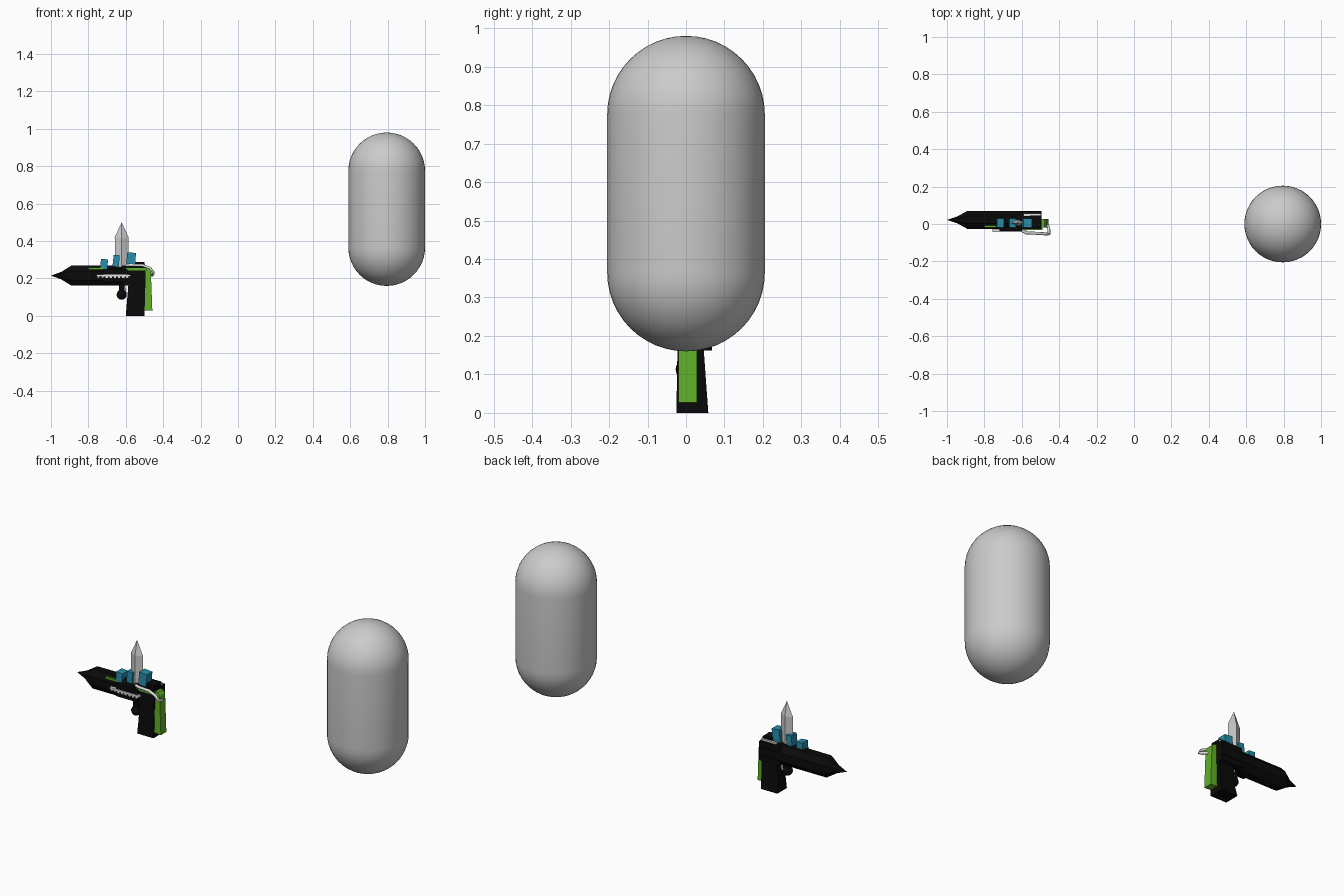
import bpy, bmesh, math
from mathutils import Vector, Matrix

if "Cube" in bpy.data.objects:
    bpy.data.objects.remove(bpy.data.objects["Cube"])


def mat(name, col):
    m = bpy.data.materials.new(name)
    m.diffuse_color = (*col, 1)
    m.use_nodes = True
    m.node_tree.nodes["Principled BSDF"].inputs["Base Color"].default_value = m.diffuse_color
    return m


GREY = mat("mid grey", (0.6, 0.6, 0.6))
PALE = mat("pale grey", (0.75, 0.75, 0.75))
BLACK = mat("black", (0.003, 0.003, 0.003))
GREEN = mat("green", (0.12, 0.44, 0.02))
BLUE = mat("teal blue", (0.02, 0.27, 0.40))


def finish(name, bm, material, smooth=False):
    bmesh.ops.recalc_face_normals(bm, faces=bm.faces)
    me = bpy.data.meshes.new(name)
    bm.to_mesh(me)
    bm.free()
    me.materials.append(material)
    for p in me.polygons:
        p.use_smooth = smooth
    ob = bpy.data.objects.new(name, me)
    bpy.context.collection.objects.link(ob)
    return ob


def lathe(name, profile, sides, material, smooth=False, phase=0.0):
    """Revolve (radius, z) points round z."""
    bm = bmesh.new()
    rings = []
    for r, z in profile:
        if r < 1e-6:
            rings.append([bm.verts.new((0, 0, z))])
        else:
            rings.append([bm.verts.new((r * math.cos(2 * math.pi * (i + phase) / sides),
                                        r * math.sin(2 * math.pi * (i + phase) / sides), z))
                          for i in range(sides)])
    for a, b in zip(rings, rings[1:]):
        for i in range(sides):
            j = (i + 1) % sides
            quad = [a[i % len(a)], a[j % len(a)], b[j % len(b)], b[i % len(b)]]
            bm.faces.new(list(dict.fromkeys(quad)))
    for ring in (rings[0], rings[-1]):
        if len(ring) > 2:
            bm.faces.new(ring)
    return finish(name, bm, material, smooth)


def box(name, x, y, z, material, tilt=0):
    """Box from ranges, tilted about y in degrees."""
    bm = bmesh.new()
    bmesh.ops.create_cube(bm, size=1)
    ob = finish(name, bm, material)
    size = [b - a for a, b in (x, y, z)]
    ob.data.transform(Matrix.Diagonal((*size, 1)))
    ob.location = [(a + b) / 2 for a, b in (x, y, z)]
    ob.rotation_euler.y = math.radians(tilt)
    return ob


def extrude(name, outline, y0, y1, material):
    """Front (x, z) outline pushed through y."""
    bm = bmesh.new()
    f = bm.faces.new([bm.verts.new((x, y0, z)) for x, z in outline])
    ext = bmesh.ops.extrude_face_region(bm, geom=[f])
    for v in ext["geom"]:
        if isinstance(v, bmesh.types.BMVert):
            v.co.y = y1
    return finish(name, bm, material)


def tube(name, pts, radius, material):
    cu = bpy.data.curves.new(name, 'CURVE')
    cu.dimensions = '3D'
    cu.bevel_depth = radius
    cu.bevel_resolution = 1
    cu.use_fill_caps = True
    sp = cu.splines.new('POLY')
    sp.points.add(len(pts) - 1)
    for p, c in zip(sp.points, pts):
        p.co = (*c, 1)
    cu.materials.append(material)
    ob = bpy.data.objects.new(name, cu)
    bpy.context.collection.objects.link(ob)


# Large smooth capsule
R, N = 0.205, 12
arc = [math.pi / 2 * i / N for i in range(N + 1)]
prof = [(R * math.sin(a), 0.365 - R * math.cos(a)) for a in arc]
prof += [(R * math.cos(a), 0.775 + R * math.sin(a)) for a in arc]
cap = lathe("capsule", prof, 48, GREY, True)
cap.location.x = 0.795

# Barrel with pointed muzzle, lying along x
c = math.cos(math.pi / 8)
barrel = lathe("barrel", [(0, -1.0), (0.02 / c, -0.945), (0.054 / c, -0.89), (0.054 / c, -0.495), (0, -0.495)],
               8, BLACK, phase=0.5)
barrel.data.transform(Matrix.Translation((0, 0.022, 0.215)) @ Matrix.Diagonal((1, 0.9, 1, 1))
                      @ Matrix.Rotation(math.pi / 2, 4, 'Y'))

# Receiver, top cover and side block
box("receiver", (-0.62, -0.495), (-0.027, 0.068), (0.162, 0.268), BLACK)
box("top_cover", (-0.555, -0.5), (-0.015, 0.045), (0.262, 0.287), BLACK)
box("side_block", (-0.72, -0.59), (-0.038, 0.0), (0.18, 0.25), BLACK)

# Grip, widening on the far side towards its foot
grip = extrude("grip", [(-0.6, 0), (-0.5, 0), (-0.495, 0.18), (-0.585, 0.18), (-0.595, 0.06)], -0.022, 0.045, BLACK)
for v in grip.data.vertices:
    if v.co.z < 0.01:
        v.co.y = 0.058 if v.co.y > 0 else -0.025

# Green back strap and side strips
extrude("back_strap", [(-0.505, 0.03), (-0.458, 0.027), (-0.466, 0.24), (-0.478, 0.257), (-0.525, 0.257)],
        -0.02, 0.028, GREEN)
box("front_strip", (-0.8, -0.72), (-0.018, 0.0), (0.247, 0.258), GREEN)
box("rear_strip", (-0.6, -0.49), (-0.032, -0.02), (0.243, 0.256), GREEN)

# Teal sights on top
box("front_block", (-0.735, -0.697), (-0.018, 0.03), (0.25, 0.303), BLUE, 5)
box("middle_block", (-0.668, -0.635), (-0.018, 0.03), (0.262, 0.325), BLUE, 6)
box("rear_block", (-0.595, -0.548), (-0.018, 0.03), (0.268, 0.338), BLUE, 5)

# Upright blade with diamond section
blade = lathe("blade", [(0.036, 0.26), (0.037, 0.42), (0, 0.5)], 4, GREY)
blade.data.transform(Matrix.Translation((-0.622, 0.006, 0)) @ Matrix.Diagonal((1, 0.5, 1, 1)))

# Trigger stem, ball and guard
box("trigger_stem", (-0.635, -0.608), (-0.01, 0.018), (0.12, 0.17), BLACK)
ball = lathe("trigger_ball", [(0.027 * math.sin(math.pi * i / 8), -0.027 * math.cos(math.pi * i / 8))
                              for i in range(9)], 12, BLACK, True)
ball.location = (-0.622, 0.0, 0.113)
tube("trigger_guard", [(-0.612, 0.022, 0.165), (-0.602, 0.022, 0.14), (-0.606, 0.022, 0.12)], 0.006, PALE)

# Toothed side rail
box("side_rail", (-0.757, -0.575), (-0.043, -0.02), (0.211, 0.221), PALE)
for i in range(8):
    x = -0.752 + i * 0.022
    box("rail_tooth", (x, x + 0.012), (-0.042, -0.025), (0.202, 0.213), PALE)

# Pale hose bending round the rear, and a bar on top
tube("hose", [(-0.6, -0.035, 0.27), (-0.575, -0.048, 0.272), (-0.51, -0.05, 0.27), (-0.47, -0.053, 0.255),
              (-0.455, -0.053, 0.235), (-0.455, -0.03, 0.222), (-0.46, -0.008, 0.217), (-0.49, -0.005, 0.217)],
     0.008, PALE)
box("top_bar", (-0.59, -0.497), (0.042, 0.055), (0.265, 0.277), PALE)
